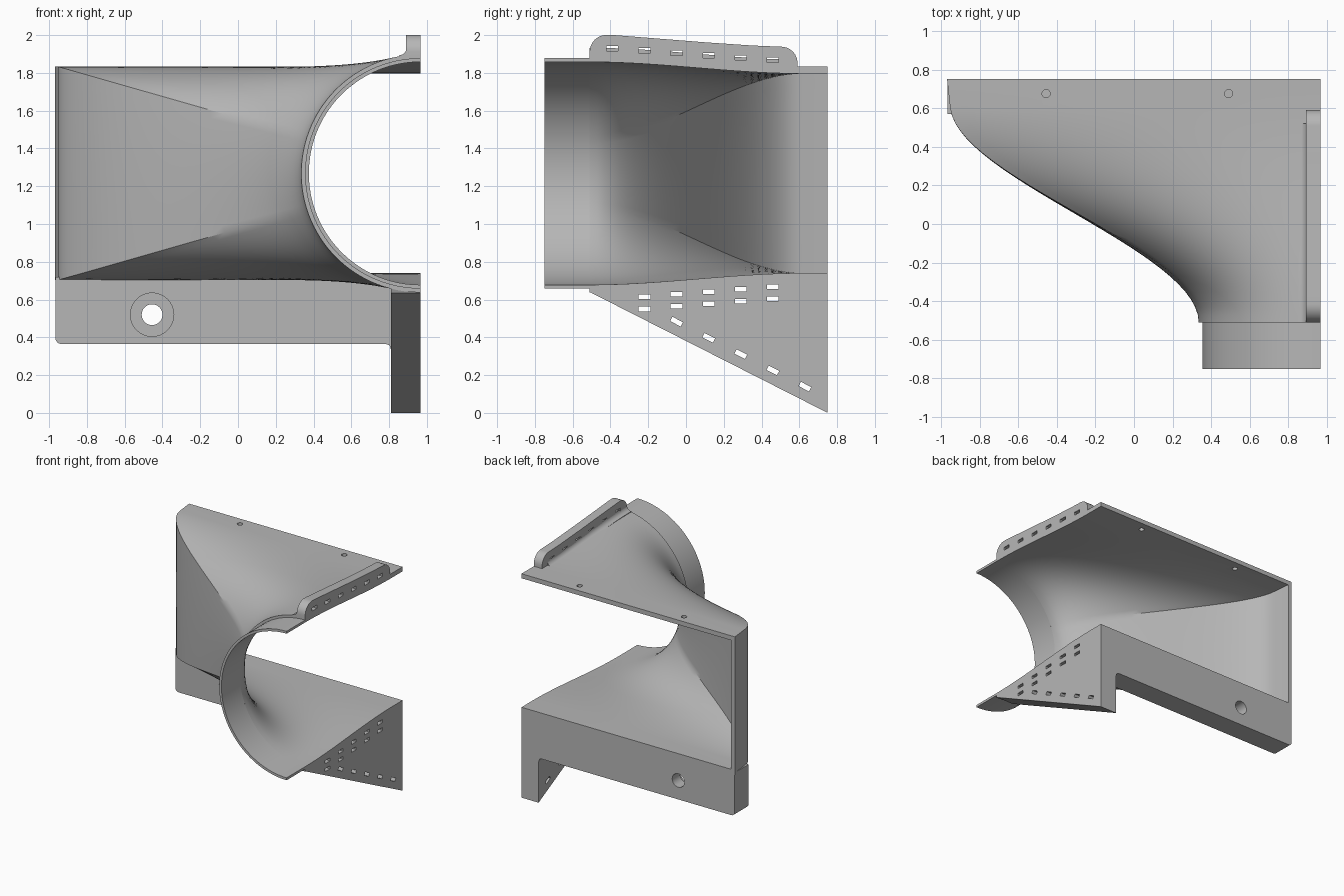
import bpy, bmesh, math
from mathutils import Vector

if "Cube" in bpy.data.objects:
    bpy.data.objects.remove(bpy.data.objects["Cube"], do_unlink=True)

grey = bpy.data.materials.new("plain grey")
grey.use_nodes = True
COLOR = (0.47, 0.47, 0.47, 1)
grey.diffuse_color = COLOR
grey.node_tree.nodes["Principled BSDF"].inputs["Base Color"].default_value = COLOR

CX, CZ = 0.965, 1.268          # axis of the round inlet
Y0, Y1, YB = -0.51, 0.60, 0.75  # start of transition, start of rim, back
CORNER = math.radians(17.5)    # where the square corners land on the circle


def smooth(t):
    t = min(max(t, 0), 1)
    return t * t * (3 - 2 * t)


def blend(y):
    return smooth((y - Y0) / (Y1 + 0.02 - Y0))


def activate(ob):
    bpy.ops.object.select_all(action='DESELECT')
    ob.select_set(True)
    bpy.context.view_layer.objects.active = ob


def finish(ob):
    ob.data.materials.clear()
    ob.data.materials.append(grey)
    activate(ob)
    bpy.ops.object.shade_smooth_by_angle(angle=math.radians(30))
    return ob


def strip_loft(name, sections):
    """Loft closed sections, each an outer line followed by the reversed inner line."""
    bm = bmesh.new()
    rings = [[bm.verts.new(p) for p in s] for s in sections]
    n = len(rings[0])
    for a, b in zip(rings, rings[1:]):
        for i in range(n):
            j = (i + 1) % n
            bm.faces.new((a[i], a[j], b[j], b[i]))
    for r in (rings[0], rings[-1]):
        for i in range(n // 2 - 1):
            bm.faces.new((r[i], r[i + 1], r[n - 2 - i], r[n - 1 - i]))
    bmesh.ops.recalc_face_normals(bm, faces=bm.faces)
    me = bpy.data.meshes.new(name)
    bm.to_mesh(me)
    bm.free()
    ob = bpy.data.objects.new(name, me)
    bpy.context.collection.objects.link(ob)
    return ob


def rounded(corners):
    """Outline from (u, v, radius) corners."""
    out = []
    for i, (u, v, r) in enumerate(corners):
        p = Vector((u, v))
        if r == 0:
            out.append(p)
            continue
        a = Vector(corners[i - 1][:2]) - p
        b = Vector(corners[(i + 1) % len(corners)][:2]) - p
        cut = r / math.tan(a.angle(b) / 2)
        a, b = p + a.normalized() * cut, p + b.normalized() * cut
        mid = (a + b) / 2 - p
        c = p + mid.normalized() * math.hypot(cut, r)
        for k in range(9):
            d = a.lerp(b, k / 8) - c
            out.append(c + d.normalized() * r)
    return out


def circle(u, v, r):
    return [(u + r * math.cos(k * math.tau / 32), v + r * math.sin(k * math.tau / 32)) for k in range(32)]


def slot(u, v, w, h, angle=0):
    c, s = math.cos(angle), math.sin(angle)
    return [(u + a * c - b * s, v + a * s + b * c)
            for a, b in ((-w/2, -h/2), (w/2, -h/2), (w/2, h/2), (-w/2, h/2))]


def plate(name, outlines, axis, lo, hi):
    """Extrude an outline with holes along x (outline in y, z) or y (outline in x, z)."""
    cu = bpy.data.curves.new(name, 'CURVE')
    cu.dimensions, cu.fill_mode = '2D', 'BOTH'
    cu.extrude = (hi - lo) / 2
    for pts in outlines:
        sp = cu.splines.new('POLY')
        sp.points.add(len(pts) - 1)
        for q, p in zip(sp.points, pts):
            q.co = (p[0], p[1], 0, 1)
        sp.use_cyclic_u = True
    ob = bpy.data.objects.new(name, cu)
    bpy.context.collection.objects.link(ob)
    mid = (lo + hi) / 2
    ob.location = (mid, 0, 0) if axis == 'x' else (0, mid, 0)
    ob.rotation_euler = (math.pi / 2, 0, math.pi / 2 if axis == 'x' else 0)
    activate(ob)
    bpy.ops.object.convert(target='MESH')
    ob = bpy.context.view_layer.objects.active
    bm = bmesh.new()
    bm.from_mesh(ob.data)
    bmesh.ops.remove_doubles(bm, verts=bm.verts, dist=0.0001)
    bmesh.ops.recalc_face_normals(bm, faces=bm.faces)
    bm.to_mesh(ob.data)
    bm.free()
    return finish(ob)


# Round-to-square transition with its rim
def duct_line(y, radius, half, left):
    s = blend(y) if y < Y1 else 1
    if y > Y1:
        left -= 0.015
    pts = []
    for k in range(65):
        if k <= 24:
            f = k / 24
            ang = math.pi / 2 + (CORNER - math.pi / 2) * f
            px, pz = CX + (left - CX) * f, half
        elif k < 40:
            f = (k - 24) / 16
            ang = CORNER * (1 - 2 * f)
            px, pz = left, half * (1 - 2 * f)
        else:
            f = (64 - k) / 24
            ang = -math.pi / 2 - (CORNER - math.pi / 2) * f
            px, pz = CX + (left - CX) * f, -half
        x = (CX - radius * math.cos(ang)) * (1 - s) + px * s
        z = radius * math.sin(ang) * (1 - s) + pz * s
        pts.append((x, y, CZ + z))
    return pts


levels = [Y0 + (Y1 - Y0) * i / 28 for i in range(29)] + [YB]
duct = strip_loft("duct_transition", [
    duct_line(y, 0.63, 0.565, -0.953) + duct_line(y, 0.59, 0.528, -0.918)[::-1] for y in levels])

# Screw holes in the roof of the rim
for x in (-0.455, 0.49):
    bpy.ops.mesh.primitive_cylinder_add(vertices=24, radius=0.021, depth=0.3, location=(x, 0.675, 1.81))
    cutter = bpy.context.object
    cutter.hide_render = True
    mod = duct.modifiers.new("screw_hole", 'BOOLEAN')
    mod.operation, mod.solver, mod.object = 'DIFFERENCE', 'EXACT', cutter
    activate(duct)
    bpy.ops.object.modifier_apply(modifier=mod.name)
    bpy.data.objects.remove(cutter, do_unlink=True)
finish(duct)


# Half-round inlet collar
def arc(y, r):
    return [(CX - r * math.sin(math.pi * k / 48), y, CZ + r * math.cos(math.pi * k / 48)) for k in range(49)]


finish(strip_loft("inlet_collar", [arc(y, 0.61) + arc(y, 0.59)[::-1] for y in (-0.75, Y0)]))

# Slotted joining flange on the roof
steps = [0.59 - 1.1 * k / 16 for k in range(17)]
base = [(y, 1.875 - 0.06 * blend(y), 0) for y in steps]
top_outline = rounded([(Y0, 2.005, 0.09), (-0.38, 2.0, 0), (0.1, 1.962, 0), (0.35, 1.945, 0),
                       (0.59, 1.935, 0.085)] + base)
top_slots = [slot(-0.39 + 0.17 * k, 1.93 - 0.0125 * k, 0.062, 0.026) for k in range(6)]
plate("top_flange", [top_outline] + top_slots, 'x', 0.89, CX)


# Rounded root of the roof flange
def root(y):
    z = 1.893 - 0.063 * blend(y)
    curve = [(0.892 - 0.04 * (1 - math.sin(a)), y, z + 0.04 * (1 - math.cos(a)))
             for a in (math.pi / 2 * k / 6 for k in range(7))]
    under = [(p[0], y, z - 0.02) for p in curve]
    return curve + under[::-1]


finish(strip_loft("top_flange_root", [root(y) for y in reversed(steps[1:])]))

# Slotted triangular bracket with the leg at its back
edge = [(Y0 + (YB - Y0) * k / 16, 0.66 + 0.06 * blend(Y0 + (YB - Y0) * k / 16), 0) for k in range(17)]
side_outline = rounded([(YB, 0, 0)] + edge[::-1] + [(-0.5, 0.635, 0)])
side_slots = []
for k in range(5):
    y = -0.22 + 0.17 * k
    side_slots.append(slot(y, 0.615 + 0.0135 * k, 0.062, 0.024))
    side_slots.append(slot(y, 0.55 + 0.0135 * k, 0.062, 0.024))
    side_slots.append(slot(y + 0.17, 0.483 - 0.086 * k, 0.062, 0.026, -0.47))
plate("side_bracket", [side_outline] + side_slots, 'x', 0.81, CX)

# Mounting bar below the back opening, with a counterbored bolt hole
bar = rounded([(-0.966, 0.72, 0), (-0.966, 0.365, 0.03), (0.78, 0.365, 0), (0.802, 0.358, 0),
               (0.81, 0.335, 0), (0.82, 0.335, 0), (0.82, 0.72, 0)])
plate("mounting_bar_back", [bar, circle(-0.455, 0.52, 0.055)], 'y', 0.65, YB)
plate("mounting_bar_front", [bar, circle(-0.455, 0.52, 0.115)], 'y', 0.57, 0.65)
